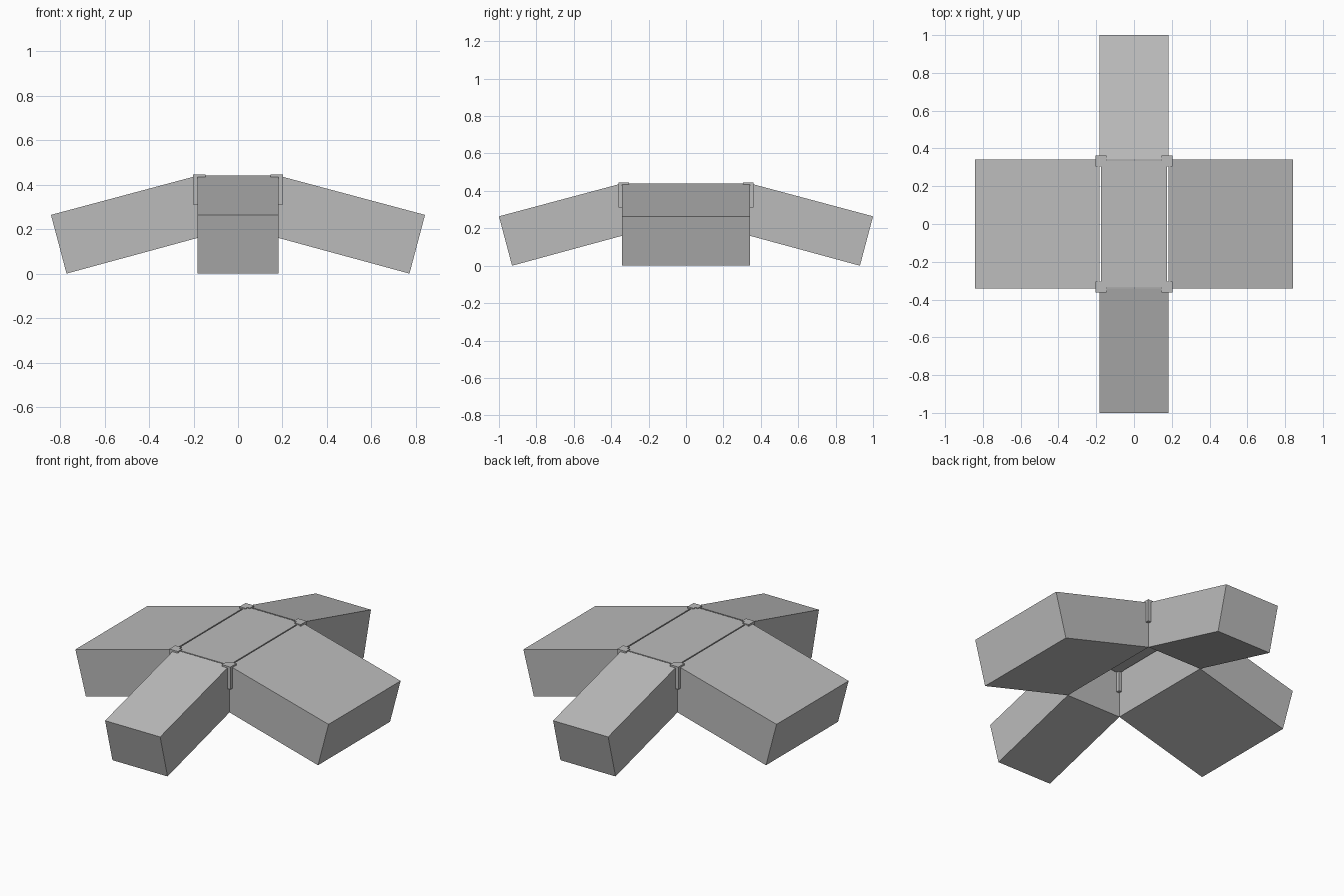
import bpy, bmesh

cube = bpy.data.objects.get("Cube")
if cube:
    bpy.data.objects.remove(cube, do_unlink=True)

HX, HY = 0.183, 0.342      # half size of the open centre
TOP, INNER_BOTTOM = 0.44, 0.16
REACH, DROP, TUCK = 0.658, 0.176, 0.07

grey = bpy.data.materials.new("light grey")
grey.use_nodes = True
colour = (0.5, 0.5, 0.5, 1)
grey.diffuse_color = colour
grey.node_tree.nodes["Principled BSDF"].inputs["Base Color"].default_value = colour


def prism(name, outline, offset):
    """Extrude a flat outline along an offset vector into a closed solid."""
    bm = bmesh.new()
    face = bm.faces.new([bm.verts.new(p) for p in outline])
    extruded = bmesh.ops.extrude_face_region(bm, geom=[face])["geom"]
    moved = [v for v in extruded if isinstance(v, bmesh.types.BMVert)]
    bmesh.ops.translate(bm, verts=moved, vec=offset)
    # the starting face stays only when extrusion keeps it
    boundary = [e for e in bm.edges if e.is_boundary]
    if boundary:
        bmesh.ops.holes_fill(bm, edges=boundary)
    bmesh.ops.recalc_face_normals(bm, faces=bm.faces[:])
    mesh = bpy.data.meshes.new(name)
    bm.to_mesh(mesh)
    bm.free()
    mesh.materials.append(grey)
    obj = bpy.data.objects.new(name, mesh)
    bpy.context.collection.objects.link(obj)
    return obj


def arm_profile(start):
    """Sloping arm section: upright inner end, square outer end."""
    return [(start, TOP), (start + REACH, TOP - DROP),
            (start + REACH - TUCK, 0), (start, INNER_BOTTOM)]


# Four sloping arms
for side, s in (("left", 1), ("right", -1)):
    prism(side + "_arm", [(s * d, -HY, z) for d, z in arm_profile(HX)],
          (0, 2 * HY, 0))
for side, s in (("back", 1), ("front", -1)):
    prism(side + "_arm", [(-HX, s * d, z) for d, z in arm_profile(HY)],
          (2 * HX, 0, 0))

# Thin centre roof with a narrow gap around it
px, py = HX - 0.007, HY - 0.007
prism("centre_roof", [(-px, -py, TOP - 0.01), (px, -py, TOP - 0.01),
                      (px, py, TOP - 0.01), (-px, py, TOP - 0.01)], (0, 0, 0.01))

# Corner posts with angled caps
post = [(-1, -1), (1, -1), (1, 1), (-1, 1)]
OUT, LEG = 0.02, -0.037
cap = [(OUT, OUT), (LEG, OUT), (LEG, -OUT), (-OUT, -OUT), (-OUT, LEG), (OUT, LEG)]
for side, sx in (("left", 1), ("right", -1)):
    for end, sy in (("back", 1), ("front", -1)):
        label = end + "_" + side
        prism(label + "_post", [(sx * HX + OUT * a, sy * HY + OUT * b, 0.31)
                                for a, b in post], (0, 0, 0.13))
        prism(label + "_cap", [(sx * (HX + a), sy * (HY + b), 0.433)
                               for a, b in cap], (0, 0, 0.012))
